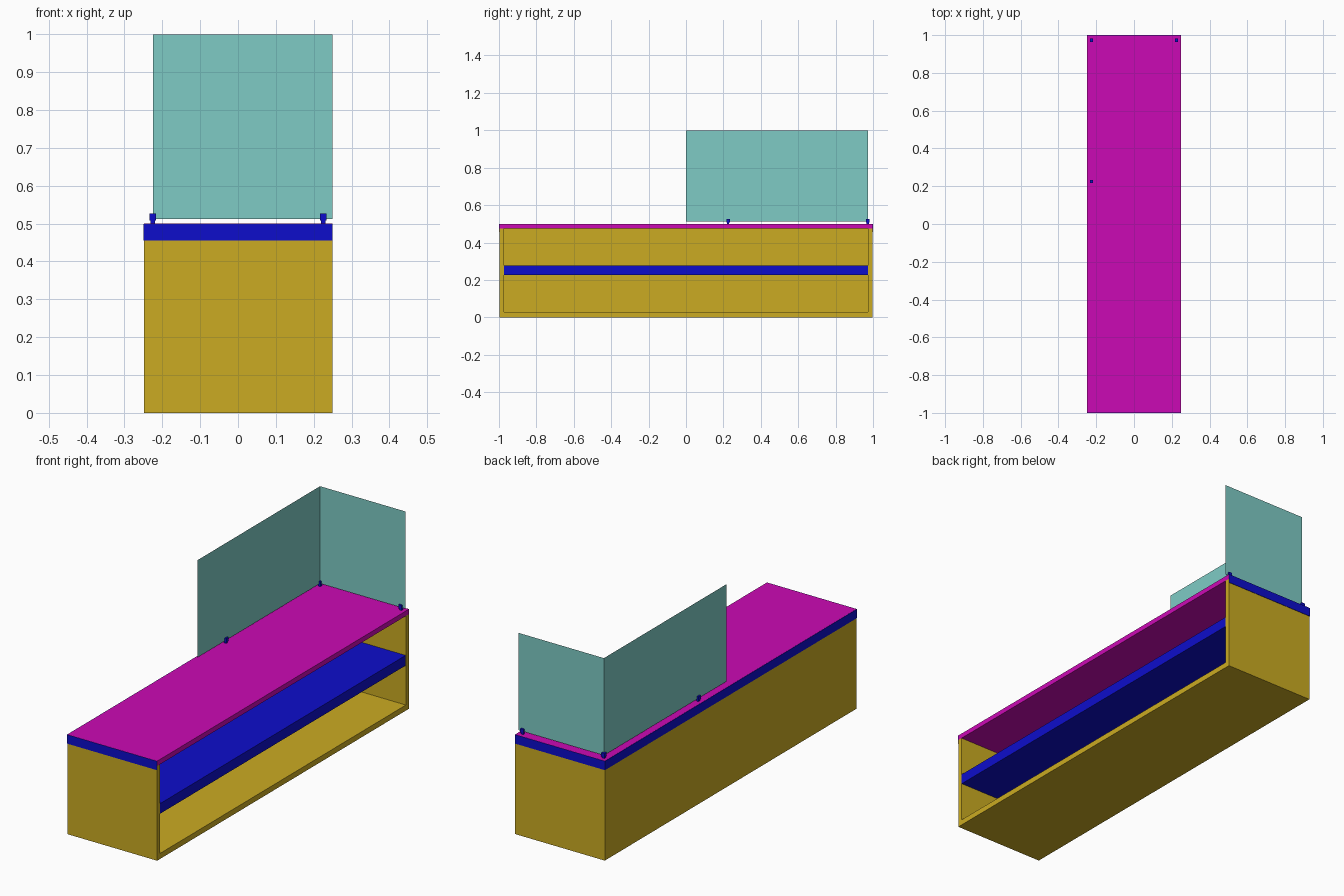
import bpy, bmesh

if "Cube" in bpy.data.objects:
    bpy.data.objects.remove(bpy.data.objects["Cube"])


def material(name, rgb):
    m = bpy.data.materials.new(name)
    m.diffuse_color = (*rgb, 1.0)
    m.use_nodes = True
    m.node_tree.nodes["Principled BSDF"].inputs["Base Color"].default_value = m.diffuse_color
    return m


YELLOW = material("ochre panel", (0.60, 0.41, 0.016))
BLUE = material("blue trim", (0.004, 0.004, 0.60))
MAGENTA = material("magenta top", (0.60, 0.003, 0.46))
TEAL = material("teal glass", (0.21, 0.60, 0.56))


def finish(bm, name, mat):
    me = bpy.data.meshes.new(name)
    bm.to_mesh(me)
    bm.free()
    me.materials.append(mat)
    ob = bpy.data.objects.new(name, me)
    bpy.context.collection.objects.link(ob)
    return ob


def box(name, lo, hi, mat):
    bm = bmesh.new()
    bmesh.ops.create_cube(bm, size=1)
    for v in bm.verts:
        v.co = [(a + b) / 2 + c * (b - a) for a, b, c in zip(lo, hi, v.co)]
    return finish(bm, name, mat)


def sheet(name, points, mat):
    bm = bmesh.new()
    bm.faces.new([bm.verts.new(p) for p in points])
    return finish(bm, name, mat)


X0, X1, Y, T = -0.248, 0.25, 0.998, 0.024   # carcass extents, board thickness
XI, YI = X0 + T, Y - T                      # inner faces
ZT = 0.475                                  # underside of the top

# Carcass: floor, closed long wall and two ends, open towards +x
box("floor_board", (XI, -YI, 0), (X1, YI, 0.028), YELLOW)
box("long_wall", (X0, -YI, 0), (XI, YI, ZT), YELLOW)
for name, s in (("front", -1), ("back", 1)):
    ya, yb = sorted((s * YI, s * Y))
    box(name + "_end_wall", (X0, ya, 0), (X1, yb, ZT), YELLOW)
    # Thin trim band on each end
    ya, yb = sorted((s * Y, s * 1.0))
    box(name + "_trim", (-0.25, ya, 0.455), (X1, yb, 0.4995), BLUE)
box("long_trim", (-0.25, -Y, 0.455), (X0, Y, 0.4995), BLUE)

# Shelf and counter top
box("shelf", (XI, -YI, 0.226), (X1 - 0.001, YI, 0.277), BLUE)
box("counter_top", (X0, -Y, ZT), (X1, Y, 0.5), MAGENTA)

# Glass screens standing on clips
GX, GY, Z0, Z1 = -0.225, 0.972, 0.512, 1.0
sheet("side_glass", [(GX, GY, Z0), (GX, 0, Z0), (GX, 0, Z1), (GX, GY, Z1)], TEAL)
sheet("back_glass", [(X1, GY, Z0), (GX, GY, Z0), (GX, GY, Z1), (X1, GY, Z1)], TEAL)
for i, (x, y) in enumerate(((GX, 0.225), (GX, GY), (-GX, GY))):
    for part, r, za, zb in (("foot", 0.006, 0.5, 0.508), ("head", 0.009, 0.508, 0.527)):
        box(f"clip_{part}_{i + 1}", (x - r, y - r, za), (x + r, y + r, zb), BLUE)
